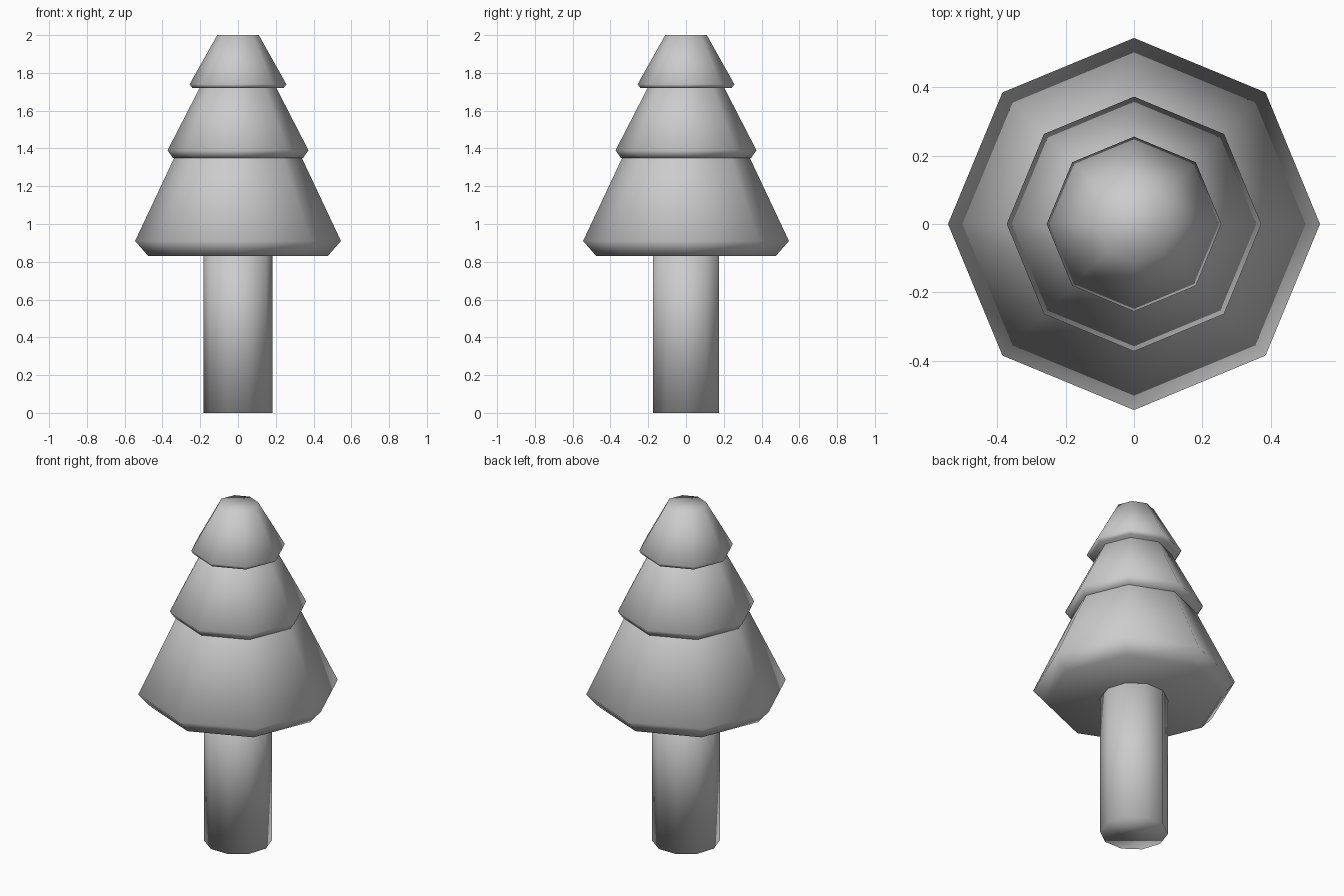
import bpy
import bmesh
from math import cos, sin, tau

# Remove the default cube
cube = bpy.data.objects.get("Cube")
if cube:
    bpy.data.objects.remove(cube, do_unlink=True)

# Single plain material
grey = bpy.data.materials.new("plain grey")
grey.use_nodes = True
colour = (0.6, 0.6, 0.6, 1)
grey.diffuse_color = colour
grey.node_tree.nodes["Principled BSDF"].inputs["Base Color"].default_value = colour


def turned(name, sides, profile):
    """Closed solid with flat caps from (radius, height) rings, bottom to top."""
    bm = bmesh.new()
    rings = [[bm.verts.new((r * cos(tau * i / sides), r * sin(tau * i / sides), z))
              for i in range(sides)] for r, z in profile]
    for low, high in zip(rings, rings[1:]):
        for i in range(sides):
            j = (i + 1) % sides
            bm.faces.new((low[i], low[j], high[j], high[i]))
    bm.faces.new(rings[0][::-1])
    bm.faces.new(rings[-1])
    for face in bm.faces:
        face.smooth = True
    mesh = bpy.data.meshes.new(name)
    bm.to_mesh(mesh)
    bm.free()
    mesh.materials.append(grey)
    obj = bpy.data.objects.new(name, mesh)
    bpy.context.collection.objects.link(obj)
    return obj


# Trunk
turned("trunk", 10, [(0.183, 0), (0.183, 0.95)])

# Three overlapping tiers of foliage, each with a bevelled lower rim
turned("lower_foliage", 8, [(0.475, 0.83), (0.545, 0.91), (0.234, 1.57)])
turned("middle_foliage", 8, [(0.345, 1.35), (0.373, 1.39), (0.162, 1.80)])
turned("upper_foliage", 8, [(0.242, 1.72), (0.256, 1.74), (0.11, 2.0)])
